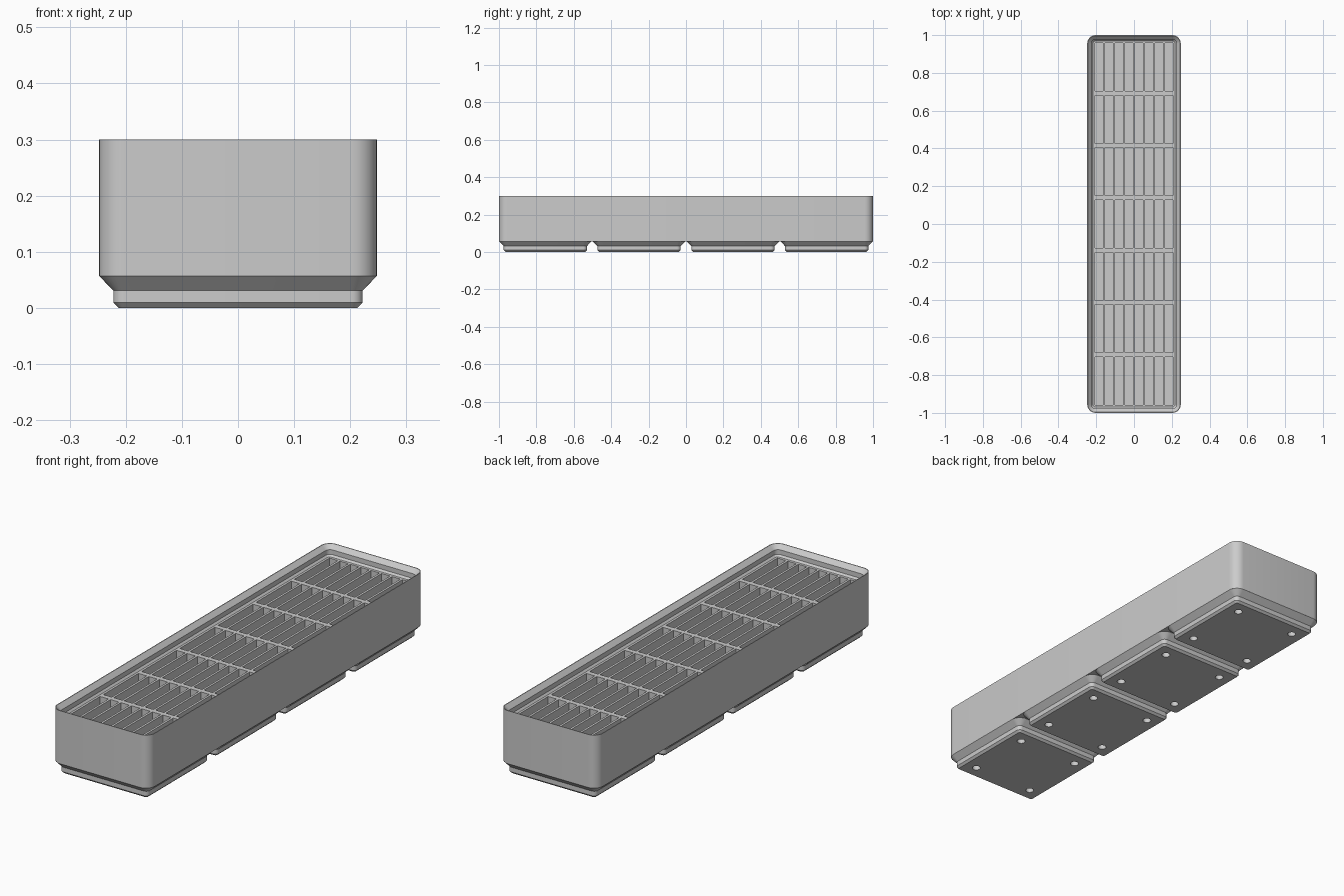
import bpy, bmesh, math

cube = bpy.data.objects.get("Cube")
if cube:
    bpy.data.objects.remove(cube, do_unlink=True)

HALF_X, HALF_Y, RADIUS = 0.2477, 1.0, 0.045
PITCH = 0.5015

grey = bpy.data.materials.new("light grey plastic")
grey.use_nodes = True
grey.diffuse_color = (0.6, 0.6, 0.6, 1)
grey.node_tree.nodes["Principled BSDF"].inputs["Base Color"].default_value = (0.6, 0.6, 0.6, 1)


def finish(bm, name):
    bmesh.ops.recalc_face_normals(bm, faces=bm.faces)
    mesh = bpy.data.meshes.new(name)
    bm.to_mesh(mesh)
    bm.free()
    mesh.materials.append(grey)
    obj = bpy.data.objects.new(name, mesh)
    bpy.context.collection.objects.link(obj)
    return obj


def rounded_loft(name, hx, hy, profile, cy=0, steps=8):
    """Closed stack of rounded rectangles; profile holds (inset, z)."""
    bm = bmesh.new()
    rings = []
    for inset, z in profile:
        r = max(RADIUS - inset, 0.0095)
        ring = []
        for k, (sx, sy) in enumerate([(1, 1), (-1, 1), (-1, -1), (1, -1)]):
            for i in range(steps + 1):
                a = math.pi / 2 * (k + i / steps)
                ring.append(bm.verts.new((sx * (hx - inset - r) + r * math.cos(a),
                                          cy + sy * (hy - inset - r) + r * math.sin(a), z)))
        rings.append(ring)
    for a, b in zip(rings, rings[1:]):
        for i in range(len(a)):
            j = (i + 1) % len(a)
            bm.faces.new((a[i], a[j], b[j], b[i]))
    bm.faces.new(rings[0])
    bm.faces.new(rings[-1])
    return finish(bm, name)


def select(obj):
    bpy.ops.object.select_all(action="DESELECT")
    obj.select_set(True)
    bpy.context.view_layer.objects.active = obj


def cut(obj, cutter):
    select(obj)
    mod = obj.modifiers.new("cut", "BOOLEAN")
    mod.operation = "DIFFERENCE"
    mod.solver = "EXACT"
    mod.object = cutter
    bpy.ops.object.modifier_apply(modifier=mod.name)
    bpy.data.objects.remove(cutter, do_unlink=True)


def smooth(obj):
    select(obj)
    bpy.ops.object.shade_smooth_by_angle(angle=math.radians(30))


# Tray body with the stepped stacking lip
body = rounded_loft("tray_body", HALF_X, HALF_Y, [
    (0, 0.057), (0, 0.3), (0.0034, 0.3), (0.0227, 0.2807), (0.0227, 0.2592), (0.031, 0.2508)])

# Slots: 8 across, 7 along
cols, rows = 8, 7
slot_w, gap_x = 0.0425, 0.0104
slot_l, gap_y = 0.254, 0.0227
floor, top = 0.0836, 0.29
bm = bmesh.new()
for c in range(cols):
    for r in range(rows):
        x = (c - (cols - 1) / 2) * (slot_w + gap_x)
        y = (r - (rows - 1) / 2) * (slot_l + gap_y)
        verts = bmesh.ops.create_cube(bm, size=1)["verts"]
        bmesh.ops.scale(bm, vec=(slot_w, slot_l, top - floor), verts=verts)
        bmesh.ops.translate(bm, vec=(x, y, (top + floor) / 2), verts=verts)
cut(body, finish(bm, "slot_cutter"))
smooth(body)

# Four chamfered feet, each with screw holes near its corners
for n in range(4):
    cy = (n - 1.5) * PITCH
    foot = rounded_loft(f"foot_{n + 1}", HALF_X, HALF_X, [
        (0.035, 0), (0.0255, 0.0095), (0.0255, 0.031), (0, 0.057)], cy)
    bm = bmesh.new()
    for sx in (-1, 1):
        for sy in (-1, 1):
            verts = bmesh.ops.create_cone(bm, cap_ends=True, segments=24, radius1=0.018,
                                          radius2=0.018, depth=0.1)["verts"]
            bmesh.ops.translate(bm, vec=(sx * 0.155, cy + sy * 0.155, 0), verts=verts)
    cut(foot, finish(bm, "hole_cutter"))
    smooth(foot)
